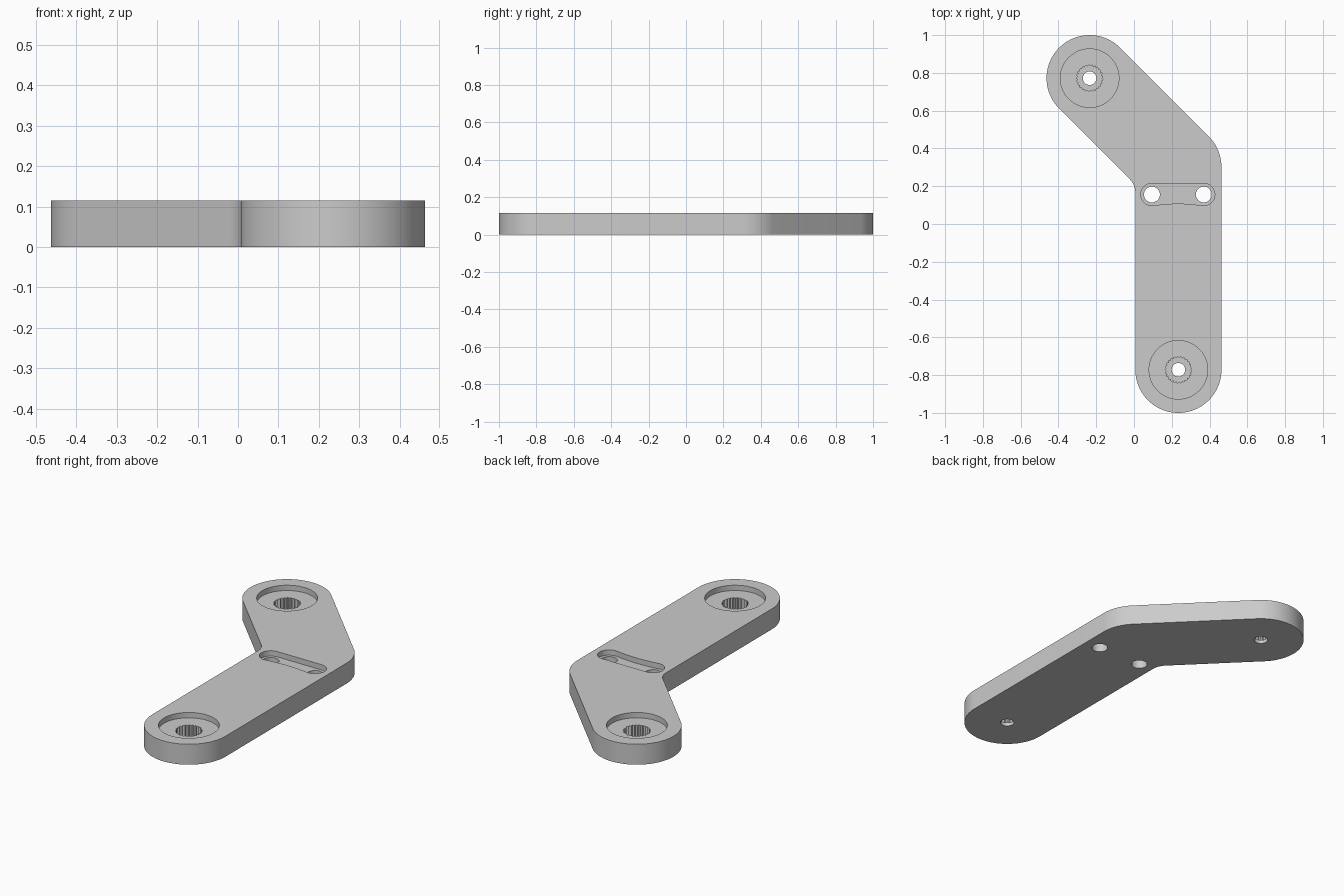
import bpy
import bmesh
from math import radians, sin, cos, tan, pi

if "Cube" in bpy.data.objects:
    bpy.data.objects.remove(bpy.data.objects["Cube"], do_unlink=True)

THICK = 0.115
RADIUS = 0.228
TOP_END = (-0.235, 0.772)
LOW_END = (0.235, -0.772)
RECESS_Z = THICK - 0.03

grey = bpy.data.materials.new("plain grey")
grey.use_nodes = True
COLOUR = (0.6, 0.6, 0.6, 1)
grey.diffuse_color = COLOUR
grey.node_tree.nodes["Principled BSDF"].inputs["Base Color"].default_value = COLOUR


def arc(centre, r, start, end, steps):
    angles = [radians(start + (end - start) * i / steps) for i in range(steps + 1)]
    return [(centre[0] + r * cos(a), centre[1] + r * sin(a)) for a in angles]


def circle(centre, r, steps=64):
    return arc(centre, r, 0, 360, steps)[:-1]


def prism(name, outline, z0, z1):
    bm = bmesh.new()
    face = bm.faces.new([bm.verts.new((x, y, z0)) for x, y in outline])
    top = bmesh.ops.extrude_face_region(bm, geom=[face])["geom"]
    verts = [v for v in top if isinstance(v, bmesh.types.BMVert)]
    bmesh.ops.translate(bm, verts=verts, vec=(0, 0, z1 - z0))
    bmesh.ops.recalc_face_normals(bm, faces=bm.faces)
    mesh = bpy.data.meshes.new(name)
    bm.to_mesh(mesh)
    bm.free()
    mesh.materials.append(grey)
    obj = bpy.data.objects.new(name, mesh)
    bpy.context.collection.objects.link(obj)
    return obj


def cut(body, outline, z0, z1=THICK + 0.05):
    cutter = prism("cutter", outline, z0, z1)
    cutter.hide_render = True
    mod = body.modifiers.new("cut", "BOOLEAN")
    mod.operation = "DIFFERENCE"
    mod.solver = "EXACT"
    mod.object = cutter
    bpy.context.view_layer.objects.active = body
    bpy.ops.object.modifier_apply(modifier=mod.name)
    bpy.data.objects.remove(cutter, do_unlink=True)


# Bent arm: rounded ends, rounded outer elbow, small inner fillet
bend = (LOW_END[0], TOP_END[1] + TOP_END[0] - LOW_END[0])
inner_x = LOW_END[0] - RADIUS
inner_y = sum(TOP_END) - RADIUS * 2 ** 0.5 - inner_x
fillet = 0.1
fillet_centre = (inner_x - fillet, inner_y - fillet * tan(pi / 8))
outline = (arc(LOW_END, RADIUS, 180, 360, 40) + arc(bend, RADIUS, 0, 45, 12)
           + arc(TOP_END, RADIUS, 45, 225, 40) + arc(fillet_centre, fillet, 45, 0, 10))
arm = prism("bent_arm", outline, 0, THICK)

# Each end: round recess, toothed socket and screw hole
TEETH = 25
for end in (TOP_END, LOW_END):
    cut(arm, circle(end, 0.155), RECESS_Z)
    socket = []
    for i in range(TEETH * 2):
        r = 0.071 if i % 2 else 0.063
        a = pi * i / TEETH
        socket.append((end[0] + r * cos(a), end[1] + r * sin(a)))
    cut(arm, socket, 0.02)
    cut(arm, circle(end, 0.036, 32), -0.05)

# Slot across the elbow, with its lower edge bowed inward
left, right, slot_y, slot_r = 0.095, 0.369, 0.156, 0.059
bow = []
for i in range(1, 12):
    t = i / 12
    bow.append((left + (right - left) * t, slot_y - slot_r + 0.011 * sin(pi * t)))
slot = (arc((right, slot_y), slot_r, -90, 90, 20)
        + arc((left, slot_y), slot_r, 90, 270, 20) + bow)
cut(arm, slot, RECESS_Z)
for x in (left, right):
    cut(arm, circle((x, slot_y), 0.042, 32), -0.05)

# Smooth the round walls and keep the rims sharp
bpy.ops.object.select_all(action="DESELECT")
arm.select_set(True)
bpy.context.view_layer.objects.active = arm
bpy.ops.object.shade_smooth_by_angle(angle=radians(30))
